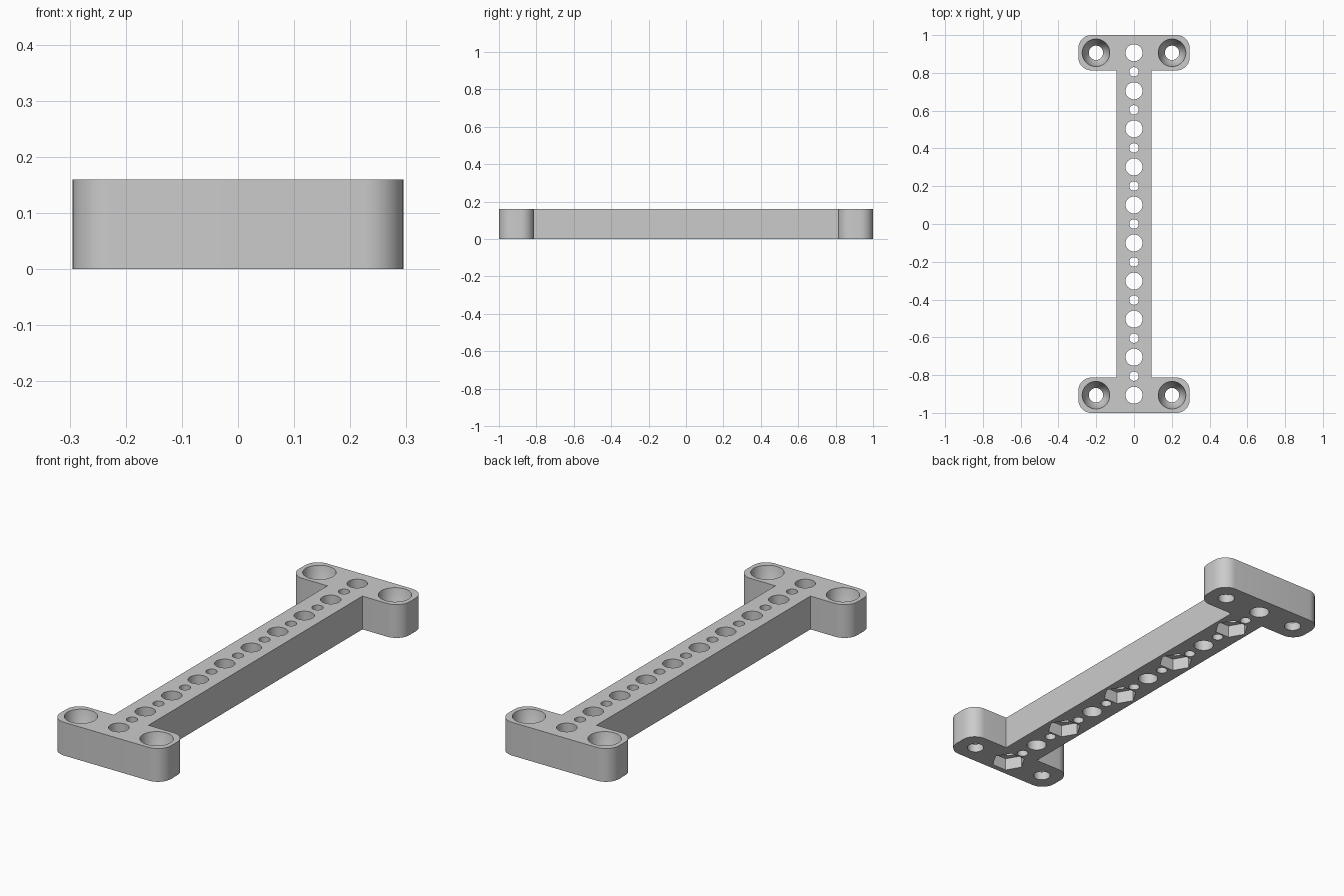
import bpy, bmesh, math

cube = bpy.data.objects.get("Cube")
if cube:
    bpy.data.objects.remove(cube)

H = 0.16          # plate thickness
PITCH = 0.1007    # spacing from each hole to the next
BAR, END, INNER, R = 0.093, 0.295, 0.813, 0.07

grey = bpy.data.materials.new("plain grey")
grey.use_nodes = True
grey.diffuse_color = (0.6, 0.6, 0.6, 1)
grey.node_tree.nodes["Principled BSDF"].inputs["Base Color"].default_value = (0.6, 0.6, 0.6, 1)


def make_object(name, bm):
    bmesh.ops.recalc_face_normals(bm, faces=bm.faces)
    mesh = bpy.data.meshes.new(name)
    bm.to_mesh(mesh)
    bm.free()
    mesh.materials.append(grey)
    obj = bpy.data.objects.new(name, mesh)
    bpy.context.collection.objects.link(obj)
    return obj


def arc(cx, cy, start, steps=10):
    """Quarter circle, counter-clockwise from the start angle."""
    return [(cx + R * math.cos(math.radians(start + 90 * i / steps)),
             cy + R * math.sin(math.radians(start + 90 * i / steps)))
            for i in range(steps + 1)]


def lathe(bm, x, y, profile, sides):
    """Closed solid of revolution from (radius, height) pairs, bottom up."""
    rings = [[bm.verts.new((x + r * math.cos(math.tau * i / sides),
                            y + r * math.sin(math.tau * i / sides), z))
              for i in range(sides)] for r, z in profile]
    for low, high in zip(rings, rings[1:]):
        for i in range(sides):
            j = (i + 1) % sides
            bm.faces.new((low[i], low[j], high[j], high[i]))
    bm.faces.new(rings[0][::-1])
    bm.faces.new(rings[-1])


# I-shaped plate: one rounded quarter, turned and mirrored into a full outline
quarter = [(BAR, INNER)] + arc(END - R, INNER + R, -90) + arc(END - R, 1 - R, 0)
half = quarter + [(-x, y) for x, y in reversed(quarter)]
outline = half + [(-x, -y) for x, y in half]
bm = bmesh.new()
face = bm.faces.new([bm.verts.new((x, y, 0)) for x, y in outline])
top = bmesh.ops.extrude_face_region(bm, geom=[face])["geom"]
bmesh.ops.translate(bm, vec=(0, 0, H),
                    verts=[v for v in top if isinstance(v, bmesh.types.BMVert)])
plate = make_object("mounting_plate", bm)

# Round holes: alternating large and small, plus tapered corner holes
bm = bmesh.new()
for n in range(-9, 10):
    radius = 0.045 if n % 2 else 0.025
    lathe(bm, 0, n * PITCH, [(radius, -0.05), (radius, H + 0.05)], 48)
taper = [(0.038, -0.05), (0.038, 0.04), (0.056, 0.065), (0.073, H), (0.073, H + 0.05)]
for sx in (-1, 1):
    for sy in (-1, 1):
        lathe(bm, sx * 2 * PITCH, sy * 9 * PITCH, taper, 48)
round_cutter = make_object("round_hole_cutter", bm)

# Hexagonal nut pockets in the underside, at every second large hole
bm = bmesh.new()
for n in range(-9, 8, 4):
    lathe(bm, 0, n * PITCH, [(0.078, -0.05), (0.078, 0.06)], 6)
hex_cutter = make_object("nut_pocket_cutter", bm)

for cutter in (round_cutter, hex_cutter):
    cutter.hide_render = True
    cutter.hide_set(True)
    cut = plate.modifiers.new(cutter.name, "BOOLEAN")
    cut.operation = "DIFFERENCE"
    cut.solver = "EXACT"
    cut.object = cutter

# Apply the cuts, then smooth the curved walls
bpy.ops.object.select_all(action="DESELECT")
plate.select_set(True)
bpy.context.view_layer.objects.active = plate
for name in [m.name for m in plate.modifiers]:
    bpy.ops.object.modifier_apply(modifier=name)
for cutter in (round_cutter, hex_cutter):
    bpy.data.objects.remove(cutter)
bpy.ops.object.shade_smooth_by_angle(angle=math.radians(30))
